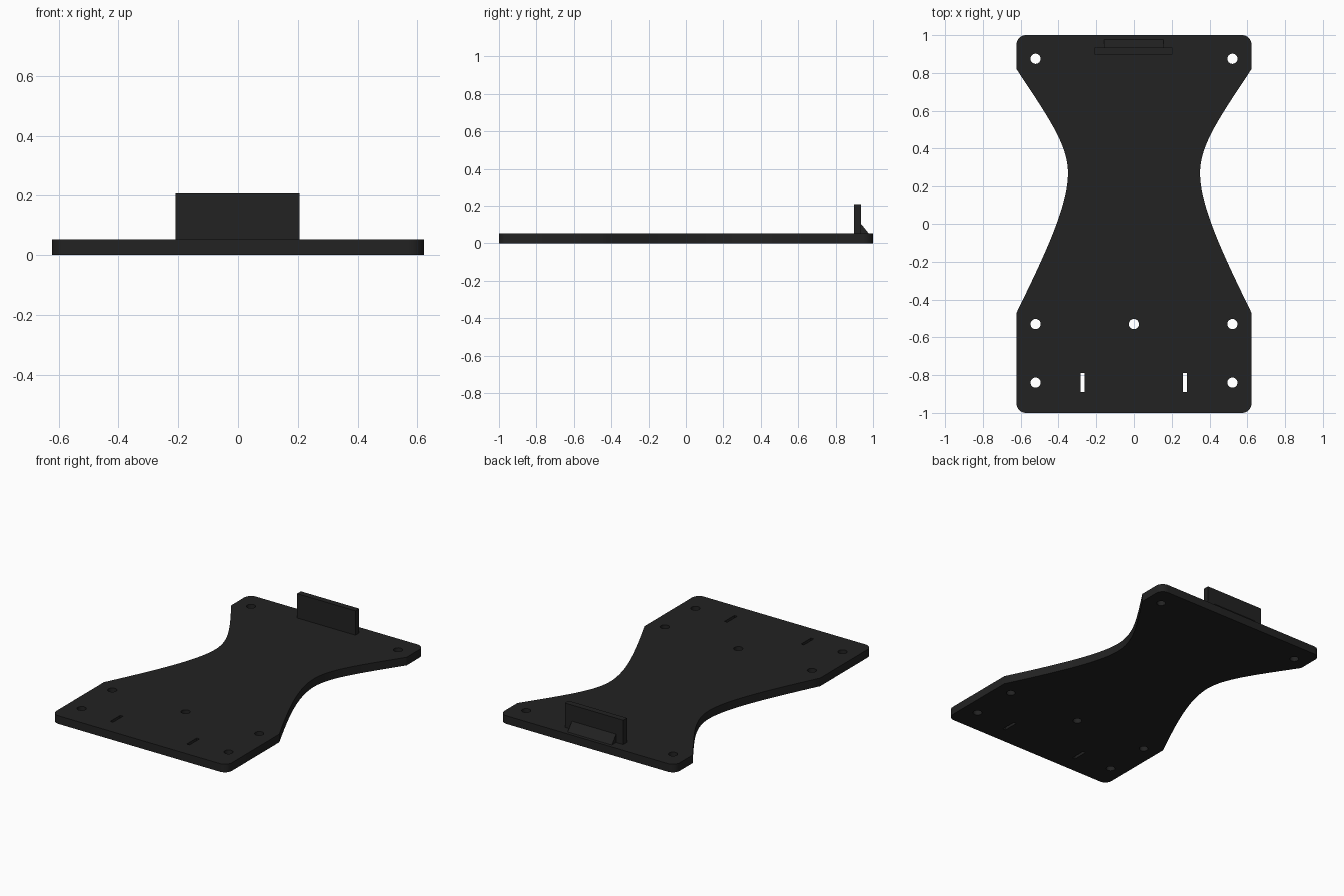
import bpy, bmesh, math
from mathutils import Vector
from mathutils.geometry import interpolate_bezier

if "Cube" in bpy.data.objects:
    bpy.data.objects.remove(bpy.data.objects["Cube"])

T = 0.052          # plate thickness
W = 0.622          # plate half width
R = 0.05           # corner radius

black = bpy.data.materials.new("matte black")
black.diffuse_color = (0.016, 0.016, 0.016, 1)
black.use_nodes = True
black.node_tree.nodes["Principled BSDF"].inputs["Base Color"].default_value = black.diffuse_color


def arc(cx, cy, r, a0, a1, n):
    return [(cx + r * math.cos(math.radians(a0 + (a1 - a0) * i / n)),
             cy + r * math.sin(math.radians(a0 + (a1 - a0) * i / n))) for i in range(n + 1)]


def bezier(p0, p1, p2, p3, n=20):
    pts = [Vector((*p, 0)) for p in (p0, p1, p2, p3)]
    return [(v.x, v.y) for v in interpolate_bezier(*pts, n)]


def extrude_loops(name, loops, height):
    """Filled outline with holes, extruded up from z = 0."""
    cu = bpy.data.curves.new(name, 'CURVE')
    cu.dimensions = '2D'
    cu.fill_mode = 'BOTH'
    cu.extrude = height / 2
    for loop in loops:
        s = cu.splines.new('POLY')
        s.points.add(len(loop) - 1)
        for p, (x, y) in zip(s.points, loop):
            p.co = (x, y, 0, 1)
        s.use_cyclic_u = True
    tmp = bpy.data.objects.new(name + "_outline", cu)
    bpy.context.collection.objects.link(tmp)
    bpy.context.view_layer.update()
    dg = bpy.context.evaluated_depsgraph_get()
    me = bpy.data.meshes.new_from_object(tmp.evaluated_get(dg))
    bpy.data.objects.remove(tmp)
    bm = bmesh.new()
    bm.from_mesh(me)
    bmesh.ops.remove_doubles(bm, verts=bm.verts, dist=1e-4)
    bmesh.ops.translate(bm, verts=bm.verts, vec=(0, 0, height / 2))
    bmesh.ops.recalc_face_normals(bm, faces=bm.faces)
    for f in bm.faces:
        f.smooth = True
    bm.to_mesh(me)
    bm.free()
    me.set_sharp_from_angle(angle=math.radians(30))
    return finish(name, me)


def prism_x(name, profile, x0, x1):
    """Side profile (y, z) swept along x."""
    bm = bmesh.new()
    f = bm.faces.new([bm.verts.new((x0, y, z)) for y, z in profile])
    ext = bmesh.ops.extrude_face_region(bm, geom=[f])
    bmesh.ops.translate(bm, vec=(x1 - x0, 0, 0),
                        verts=[v for v in ext["geom"] if isinstance(v, bmesh.types.BMVert)])
    bmesh.ops.recalc_face_normals(bm, faces=bm.faces)
    me = bpy.data.meshes.new(name)
    bm.to_mesh(me)
    bm.free()
    return finish(name, me)


def finish(name, me):
    me.materials.clear()
    me.materials.append(black)
    me.name = name
    ob = bpy.data.objects.new(name, me)
    bpy.context.collection.objects.link(ob)
    return ob


# Waisted outline: right half from bottom to top, mirrored for the left
right = arc(W - R, -1 + R, R, -90, 0, 8)
right += bezier((W, -0.47), (0.46, -0.14), (0.35, 0.10), (0.35, 0.27))
right += bezier((0.35, 0.27), (0.35, 0.42), (0.45, 0.56), (W, 0.82))[1:]
right += arc(W - R, 1 - R, R, 0, 90, 8)
outline = right + [(-x, y) for x, y in reversed(right)]

# Screw holes and strap slots
holes = [arc(x, y, 0.027, 0, 345, 23) for x, y in
         [(0, -0.53)] + [(s * 0.521, y) for s in (-1, 1) for y in (0.875, -0.53, -0.84)]]
slots = [[(x - 0.01, -0.89), (x + 0.01, -0.89), (x + 0.01, -0.79), (x - 0.01, -0.79)]
         for x in (-0.273, 0.27)]
extrude_loops("base_plate", [outline] + holes + slots, T)

# Upright stop at the back, with its sloped brace
prism_x("end_stop", [(0.897, T), (0.935, T), (0.935, 0.208), (0.897, 0.208)], -0.209, 0.205)
prism_x("stop_brace", [(0.935, T), (0.978, T), (0.935, 0.105)], -0.158, 0.155)
